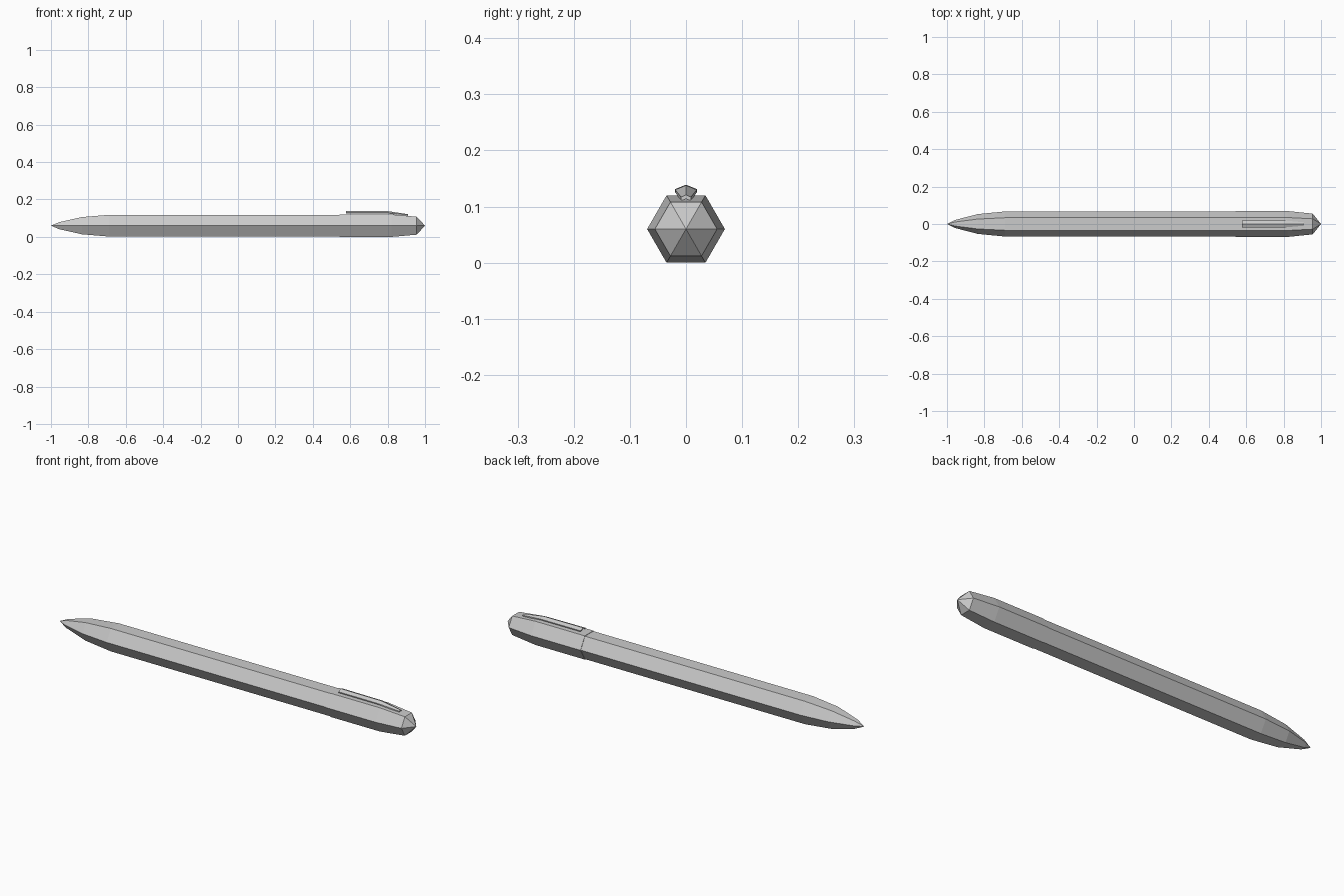
import bpy, bmesh, math

AXIS_Z = 0.06   # height of the pen's centre line
SIDES = 6

old = bpy.data.objects.get("Cube")
if old:
    bpy.data.objects.remove(old, do_unlink=True)

grey = bpy.data.materials.new("light grey")
grey.use_nodes = True
colour = (0.6, 0.6, 0.6, 1)
grey.diffuse_color = colour
grey.node_tree.nodes["Principled BSDF"].inputs["Base Color"].default_value = colour


def loft(name, rings):
    """Skin rings of points; a ring of one point becomes a tip, others are closed."""
    bm = bmesh.new()
    loops = [[bm.verts.new(p) for p in ring] for ring in rings]
    for a, b in zip(loops, loops[1:]):
        n = max(len(a), len(b))
        for i in range(n):
            j = (i + 1) % n
            quad = [a[i % len(a)], a[j % len(a)], b[j % len(b)], b[i % len(b)]]
            bm.faces.new(list(dict.fromkeys(quad)))
    for end in (loops[0], loops[-1]):
        if len(end) > 1:
            bm.faces.new(end)
    bmesh.ops.recalc_face_normals(bm, faces=bm.faces)
    mesh = bpy.data.meshes.new(name)
    bm.to_mesh(mesh)
    bm.free()
    mesh.materials.append(grey)
    obj = bpy.data.objects.new(name, mesh)
    bpy.context.collection.objects.link(obj)
    return obj


def hexagon(x, r):
    """Hexagonal ring around the pen axis, flat side up."""
    if r == 0:
        return [(x, 0, AXIS_Z)]
    steps = [math.tau * i / SIDES for i in range(SIDES)]
    return [(x, r * math.cos(a), AXIS_Z + r * math.sin(a)) for a in steps]


def chevron(x, w, ridge, edge, t):
    """Thin roof-shaped section of the clip."""
    top = [(-w, edge), (0, ridge), (w, edge)]
    under = [(y, z - t) for y, z in reversed(top)]
    return [(x, y, z) for y, z in top + under]


# Barrel with a tapering writing point
barrel = [(-1, 0), (-0.955, 0.022), (-0.835, 0.053), (-0.69, 0.067), (0.543, 0.067)]
loft("barrel", [hexagon(x, r) for x, r in barrel])

# Slightly wider end cap with a faceted tip
cap = [(0.543, 0.0693), (0.82, 0.0693), (0.955, 0.0555), (1, 0)]
loft("end_cap", [hexagon(x, r) for x, r in cap])

# Raised clip, joined to the cap near its tip
clip = [
    (0.577, 0.02, 0.139, 0.131, 0.005),
    (0.80, 0.019, 0.138, 0.13, 0.005),
    (0.91, 0.009, 0.121, 0.117, 0.007),
]
loft("clip", [chevron(*s) for s in clip])
